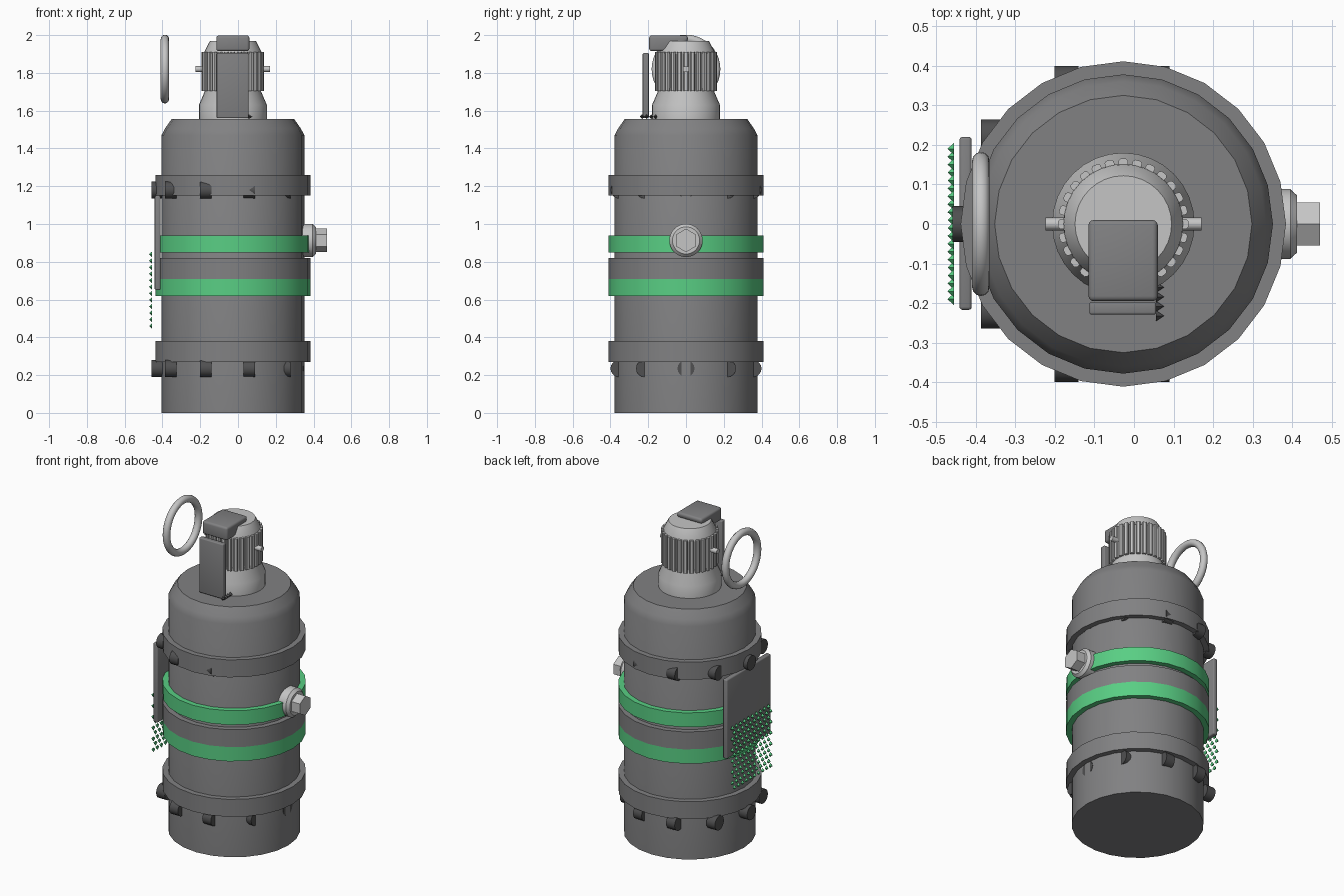
import bpy, bmesh, math
from mathutils import Matrix, Vector

if "Cube" in bpy.data.objects:
    bpy.data.objects.remove(bpy.data.objects["Cube"], do_unlink=True)

CX = -0.027  # axis of the canister


def material(name, color):
    m = bpy.data.materials.new(name)
    m.use_nodes = True
    m.diffuse_color = (*color, 1)
    m.node_tree.nodes["Principled BSDF"].inputs["Base Color"].default_value = (*color, 1)
    return m


GRAY = material("steel gray", (0.22, 0.22, 0.225))
DARK = material("dark gray", (0.08, 0.08, 0.082))
LIGHT = material("pale metal", (0.56, 0.56, 0.56))
GREEN = material("signal green", (0.1, 0.62, 0.23))


def finish(name, bm, mat, smooth=40):
    bmesh.ops.recalc_face_normals(bm, faces=bm.faces[:])
    me = bpy.data.meshes.new(name)
    bm.to_mesh(me)
    bm.free()
    me.materials.append(mat)
    me.shade_smooth()
    me.set_sharp_from_angle(angle=math.radians(smooth))
    ob = bpy.data.objects.new(name, me)
    bpy.context.collection.objects.link(ob)
    return ob


def lathe(name, profile, mat, sides=24, place=Matrix.Translation((CX, 0, 0)), smooth=40):
    """Spin (radius, height) points into a closed solid."""
    bm = bmesh.new()
    rings = []
    for r, z in profile:
        turn = [2 * math.pi * i / sides for i in range(sides)]
        rings.append([bm.verts.new((r * math.sin(a), r * math.cos(a), z)) for a in turn])
    for low, high in zip(rings, rings[1:]):
        for i in range(sides):
            j = (i + 1) % sides
            bm.faces.new((low[i], low[j], high[j], high[i]))
    bm.faces.new(rings[0])
    bm.faces.new(rings[-1])
    bm.transform(place)
    return finish(name, bm, mat, smooth)


def along_x(x, y, z):
    return Matrix.Translation((x, y, z)) @ Matrix.Rotation(math.pi / 2, 4, "Y")


def box(name, low, high, mat, bevel=0.0):
    low, high = Vector(low), Vector(high)
    bm = bmesh.new()
    bmesh.ops.create_cube(bm, size=1, matrix=Matrix.Translation((low + high) / 2)
                          @ Matrix.Diagonal((*(high - low), 1)))
    if bevel:
        bmesh.ops.bevel(bm, geom=bm.edges[:], offset=bevel, segments=3,
                        profile=0.5, affect="EDGES")
    return finish(name, bm, mat)


def spikes(name, points, direction, radius, depth, mat):
    """Many small four-sided teeth in one mesh."""
    bm = bmesh.new()
    turn = Vector(direction).to_track_quat("Z", "Y").to_matrix().to_4x4()
    for p in points:
        bmesh.ops.create_cone(bm, cap_ends=True, segments=4, radius1=radius, radius2=0,
                              depth=depth, matrix=Matrix.Translation(p) @ turn)
    return finish(name, bm, mat, 20)


# Canister with rounded shoulder
lathe("canister", [(0.378, 0), (0.378, 1.47), (0.36, 1.505), (0.325, 1.555)], GRAY)

# Bands round the canister
for name, low, high, mat in [("lower_band", 0.27, 0.38, GRAY),
                             ("lower_stripe", 0.62, 0.71, GREEN),
                             ("middle_band", 0.71, 0.82, GRAY),
                             ("upper_stripe", 0.85, 0.94, GREEN),
                             ("upper_band", 1.15, 1.26, GRAY)]:
    lathe(name, [(0.411, low), (0.411, high)], mat)

# Two rings of studs, all lying along x
for row, z in (("lower", 0.235), ("upper", 1.18)):
    for i in range(10):
        a = math.tau * i / 10
        lathe(f"{row}_stud_{i}", [(0.045, -0.03), (0.045, 0.03)], DARK, 16,
              along_x(-0.055 + 0.373 * math.cos(a), 0.373 * math.sin(a), z))

# Fuze neck, ribbed collar and cap
lathe("fuze_neck", [(0.18, 1.55), (0.18, 1.63), (0.15, 1.7), (0.15, 1.72)], LIGHT, 32)
lathe("fuze_core", [(0.147, 1.7), (0.147, 1.91)], LIGHT, 32)
lathe("fuze_cap", [(0.152, 1.9), (0.15, 1.915), (0.122, 1.968)], LIGHT, 32, smooth=25)
bm = bmesh.new()
for i in range(28):
    spin = Matrix.Translation((CX, 0, 1.807)) @ Matrix.Rotation(math.tau * i / 28, 4, "Z")
    bmesh.ops.create_cube(bm, size=1, matrix=spin @ Matrix.Translation((0.152, 0, 0))
                          @ Matrix.Diagonal((0.026, 0.024, 0.205, 1)))
uprights = [e for e in bm.edges if abs(e.verts[0].co.z - e.verts[1].co.z) > 0.1]
bmesh.ops.bevel(bm, geom=uprights, offset=0.005, segments=1, affect="EDGES")
finish("collar_ribs", bm, LIGHT)

# Cross pin and pull ring
lathe("cross_pin", [(0.016, -0.197), (0.016, 0.197)], LIGHT, 12, along_x(CX, 0, 1.82))
bpy.ops.mesh.primitive_torus_add(major_radius=0.16, minor_radius=0.022, major_segments=40,
                                 minor_segments=12, location=(-0.387, 0, 1.82),
                                 rotation=(0, math.pi / 2, 0))
ring = bpy.context.object
ring.name = "pull_ring"
ring.data.materials.append(LIGHT)
ring.data.shade_smooth()

# Safety lever: upright strip and wedge-shaped head
box("lever_strip", (-0.113, -0.229, 1.56), (0.056, -0.197, 1.905), GRAY, 0.006)
bm = bmesh.new()
side = [(-0.195, 1.915), (-0.09, 1.915), (0.01, 1.968), (0.01, 1.998), (-0.195, 1.998)]
face = bm.faces.new([bm.verts.new((-0.115, y, z)) for y, z in side])
grown = bmesh.ops.extrude_face_region(bm, geom=[face])["geom"]
bmesh.ops.translate(bm, vec=(0.175, 0, 0),
                    verts=[v for v in grown if isinstance(v, bmesh.types.BMVert)])
bmesh.ops.recalc_face_normals(bm, faces=bm.faces[:])
bmesh.ops.bevel(bm, geom=bm.edges[:], offset=0.013, segments=3, profile=0.5, affect="EDGES")
finish("lever_head", bm, GRAY)
spikes("lever_teeth", [(0.066, -0.232 + 0.024 * i, 1.568) for i in range(4)],
       (1, 0, 0), 0.013, 0.02, DARK)

# Side bolt: chamfered washer and hexagonal head
lathe("bolt_washer", [(0.088, 0.33), (0.088, 0.395), (0.072, 0.412)], LIGHT, 32,
      along_x(0, 0, 0.913), 25)
lathe("bolt_head", [(0.062, 0.4), (0.062, 0.47)], LIGHT, 6,
      along_x(0, 0, 0.913) @ Matrix.Rotation(math.pi / 2, 4, "Z"))

# Side plate with a patch of gripping teeth
box("side_plate", (-0.441, -0.217, 0.65), (-0.41, 0.22, 1.15), GRAY, 0.008)
grid = [(-0.463, -0.19 + 0.02 * (2 * i + j % 2), 0.46 + 0.0345 * j)
        for j in range(12) for i in range(10)]
spikes("grip_teeth", grid, (-1, 0, 0), 0.015, 0.016, GREEN)
